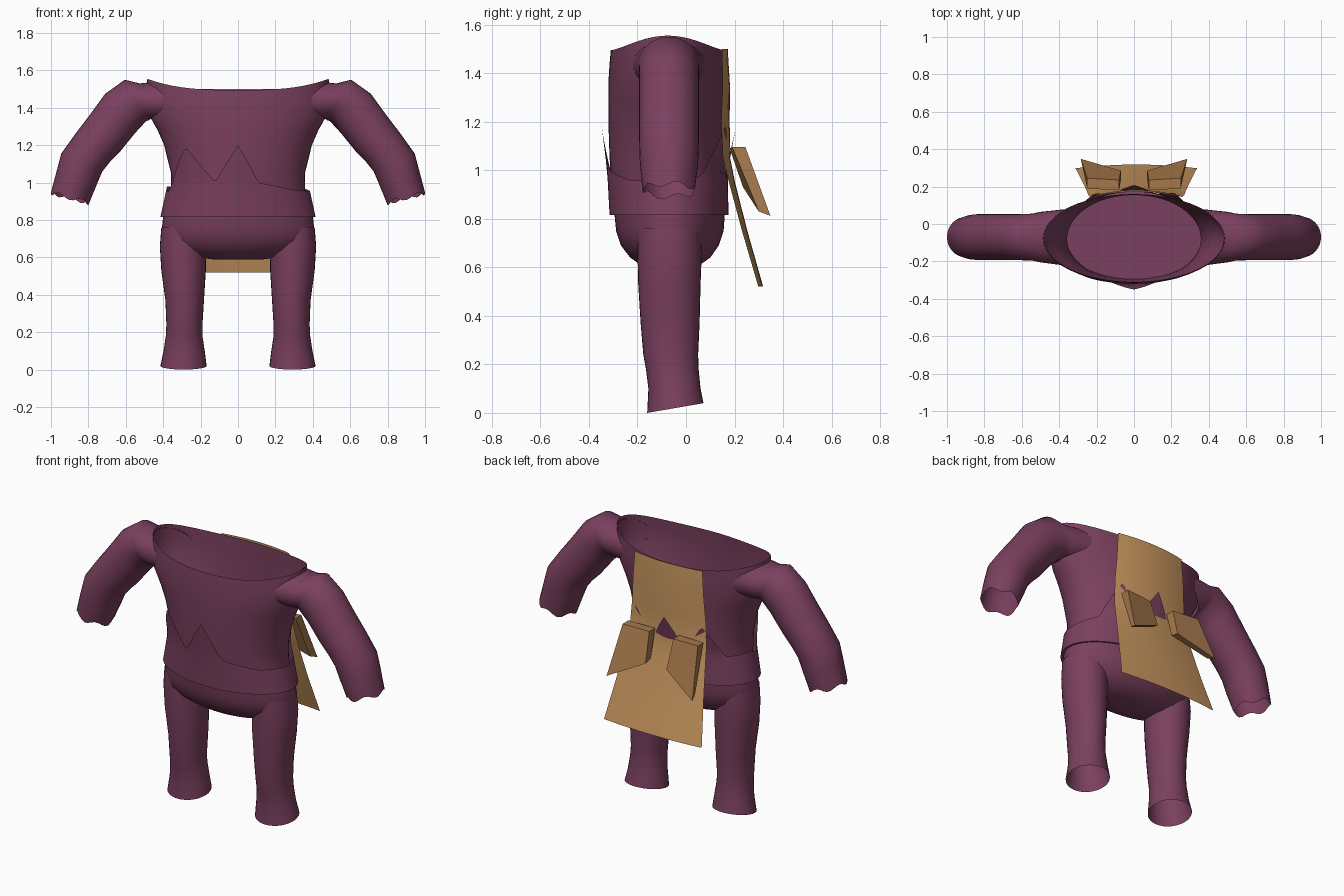
import bpy, math
from mathutils import Vector

if "Cube" in bpy.data.objects:
    bpy.data.objects.remove(bpy.data.objects["Cube"])


def material(name, rgb):
    m = bpy.data.materials.new(name)
    m.diffuse_color = (*rgb, 1)
    m.use_nodes = True
    m.node_tree.nodes["Principled BSDF"].inputs["Base Color"].default_value = m.diffuse_color
    return m


PLUM = material("plum_cloth", (0.195, 0.051, 0.112))
TAN = material("tan_cloth", (0.578, 0.305, 0.114))
DARK_TAN = material("dark_tan_cloth", (0.376, 0.188, 0.070))


def make(name, verts, faces, mat, smooth=True, angle=40):
    me = bpy.data.meshes.new(name)
    me.from_pydata([tuple(v) for v in verts], [], faces)
    me.materials.append(mat)
    ob = bpy.data.objects.new(name, me)
    bpy.context.collection.objects.link(ob)
    bpy.ops.object.select_all(action='DESELECT')
    ob.select_set(True)
    bpy.context.view_layer.objects.active = ob
    bpy.ops.object.mode_set(mode='EDIT')
    bpy.ops.mesh.select_all(action='SELECT')
    bpy.ops.mesh.normals_make_consistent(inside=False)
    bpy.ops.object.mode_set(mode='OBJECT')
    if smooth:
        bpy.ops.object.shade_smooth_by_angle(angle=math.radians(angle))
    return ob


def loft(name, rings, mat, cap_first=False, cap_last=False, angle=40):
    n = len(rings[0])
    verts = [p for r in rings for p in r]
    faces = [(i * n + j, i * n + (j + 1) % n, (i + 1) * n + (j + 1) % n, (i + 1) * n + j)
             for i in range(len(rings) - 1) for j in range(n)]
    if cap_first:
        faces.append(tuple(range(n)))
    if cap_last:
        faces.append(tuple(range(len(verts) - n, len(verts))))
    return make(name, verts, faces, mat, angle=angle)


def oval(z, x0, x1, y0, y1, n=48):
    """Horizontal oval ring filling the given x and y limits."""
    return [Vector(((x0 + x1) / 2 + (x1 - x0) / 2 * math.cos(2 * math.pi * k / n),
                    (y0 + y1) / 2 + (y1 - y0) / 2 * math.sin(2 * math.pi * k / n), z))
            for k in range(n)]


def lerp_table(table, t):
    """Piecewise linear lookup of rows (key, values...)."""
    for a, b in zip(table, table[1:]):
        if t <= b[0]:
            f = max(0, (t - a[0]) / (b[0] - a[0]))
            return [p + (q - p) * f for p, q in zip(a[1:], b[1:])]
    return list(table[-1][1:])


# Torso: open neckline rising at the shoulders, closed floor
torso = [(0.82, 0.385, -0.295, 0.155), (0.93, 0.36, -0.305, 0.155), (1.05, 0.358, -0.315, 0.155),
         (1.20, 0.395, -0.32, 0.16), (1.28, 0.43, -0.32, 0.16), (1.36, 0.475, -0.32, 0.16),
         (1.44, 0.49, -0.315, 0.16), (1.495, 0.485, -0.31, 0.16)]
rings = [oval(z, -w, w, a, b) for z, w, a, b in torso]
for p in rings[-1]:
    p.z += 0.06 * abs(p.x / 0.485) ** 3
loft("torso", rings, PLUM, cap_first=True)

# Hips: rounded underside
hips = [(0.82, 0.40, -0.295, 0.16), (0.75, 0.408, -0.288, 0.155), (0.69, 0.395, -0.268, 0.135),
        (0.64, 0.34, -0.23, 0.10), (0.605, 0.25, -0.18, 0.05), (0.59, 0.14, -0.13, 0.0)]
loft("hips", [oval(z, -w, w, a, b) for z, w, a, b in hips], PLUM, cap_last=True)

# Legs: open trouser ends, higher at the back
legs = [(0.76, 0.17, 0.41, -0.20, 0.06), (0.66, 0.17, 0.418, -0.20, 0.065),
        (0.53, 0.172, 0.41, -0.197, 0.06), (0.37, 0.182, 0.388, -0.187, 0.056),
        (0.24, 0.19, 0.383, -0.176, 0.05), (0.18, 0.19, 0.386, -0.165, 0.052),
        (0.10, 0.178, 0.398, -0.155, 0.06), (0.02, 0.168, 0.415, -0.16, 0.072)]
# Sleeves: outer x z, inner x z, half depth
sleeves = [(0.47, 1.535, 0.47, 1.335, 0.15), (0.525, 1.53, 0.475, 1.332, 0.135),
           (0.605, 1.55, 0.49, 1.33, 0.125), (0.71, 1.475, 0.55, 1.265, 0.123),
           (0.79, 1.365, 0.635, 1.16, 0.123), (0.87, 1.26, 0.685, 1.11, 0.123),
           (0.945, 1.155, 0.725, 1.06, 0.123), (0.97, 1.06, 0.755, 0.99, 0.12),
           (1.0, 0.945, 0.797, 0.89, 0.108)]
for side, s in (("left", -1), ("right", 1)):
    rings = [oval(z, min(s * a, s * b), max(s * a, s * b), c, d, 32) for z, a, b, c, d in legs]
    for p in rings[-1]:
        p.z += 0.02 * (p.y + 0.044) / 0.116
    loft(side + "_leg", rings, PLUM)

    rings = []
    for i, (ox, oz, ix, iz, d) in enumerate(sleeves):
        ring = []
        for k in range(32):
            a = 2 * math.pi * k / 32
            c = 0.5 + 0.5 * math.cos(a)
            p = Vector((ix + (ox - ix) * c, -0.07 + d * math.sin(a), iz + (oz - iz) * c))
            if i == 0:    # follow the curved torso wall
                p.x = 0.485 * math.sqrt(1 - ((p.y + 0.078) / 0.238) ** 2) - 0.004
            if i == len(sleeves) - 1:   # uneven cuff edge
                p.z += 0.012 * math.sin(5 * a)
            p.x *= s
            ring.append(p)
        rings.append(ring)
    loft(side + "_sleeve", rings, PLUM, angle=50)

# Jagged tunic hem: height of the top edge by angle
hem = [(0.815, 0.415, -0.315, 0.175), (1.0, 0.375, -0.325, 0.172), (1.2, 0.41, -0.35, 0.21)]
edge = [(-180, 0.98), (-165, 0.95), (-133, 1.19), (-109, 1.0), (-90, 1.2), (-73, 1.0),
        (-40, 0.96), (0, 0.95), (35, 0.98), (58, 1.19), (72, 1.0), (90, 1.19), (108, 1.0),
        (122, 1.17), (145, 0.98), (180, 0.98)]
N, ROWS = 120, 5
rings = []
for r in range(ROWS + 1):
    ring = []
    for k in range(N):
        deg = -180 + 360 * k / N
        a = math.radians(deg)
        z = 0.815 + (lerp_table(edge, deg)[0] - 0.815) * r / ROWS
        w, y0, y1 = lerp_table(hem, z)
        ring.append(Vector((w * math.cos(a), (y0 + y1) / 2 + (y1 - y0) / 2 * math.sin(a), z)))
    rings.append(ring)
rings.insert(0, oval(0.82, -0.385, 0.385, -0.28, 0.15, N))
rings[0] = rings[0][N // 2:] + rings[0][:N // 2]
loft("tunic_hem", rings, PLUM)

# Back cape: one curved sheet, flaring outward below the waist (z, half width, y, curve)
cape = [(1.50, 0.225, 0.172, 0.024), (1.35, 0.235, 0.181, 0.03), (1.2, 0.245, 0.18, 0.035),
        (1.05, 0.255, 0.182, 0.03), (0.95, 0.265, 0.202, 0.025), (0.75, 0.29, 0.253, 0.022),
        (0.52, 0.325, 0.318, 0.02)]
M = 12
verts = []
for z, w, y, c in cape:
    for k in range(M + 1):
        t = 2 * k / M - 1
        verts.append((0.012 + w * t, y - c * t * t, z))
faces = [(i * (M + 1) + j, i * (M + 1) + j + 1, (i + 1) * (M + 1) + j + 1, (i + 1) * (M + 1) + j)
         for i in range(len(cape) - 1) for j in range(M)]
make("back_cape", verts, faces, TAN)

# Bow flaps: wedges that thin toward their low outer corners
for side, s in (("left", -1), ("right", 1)):
    pts = [(0.08, 0.18, 1.09), (0.25, 0.19, 1.095), (0.27, 0.30, 0.83), (0.07, 0.235, 0.93),
           (0.08, 0.235, 1.09), (0.25, 0.245, 1.095), (0.285, 0.348, 0.812), (0.07, 0.285, 0.92)]
    make(side + "_bow_flap", [(s * x, y, z) for x, y, z in pts],
         [(0, 1, 2, 3), (4, 5, 6, 7), (0, 1, 5, 4), (1, 2, 6, 5), (2, 3, 7, 6), (3, 0, 4, 7)],
         DARK_TAN, smooth=False)
